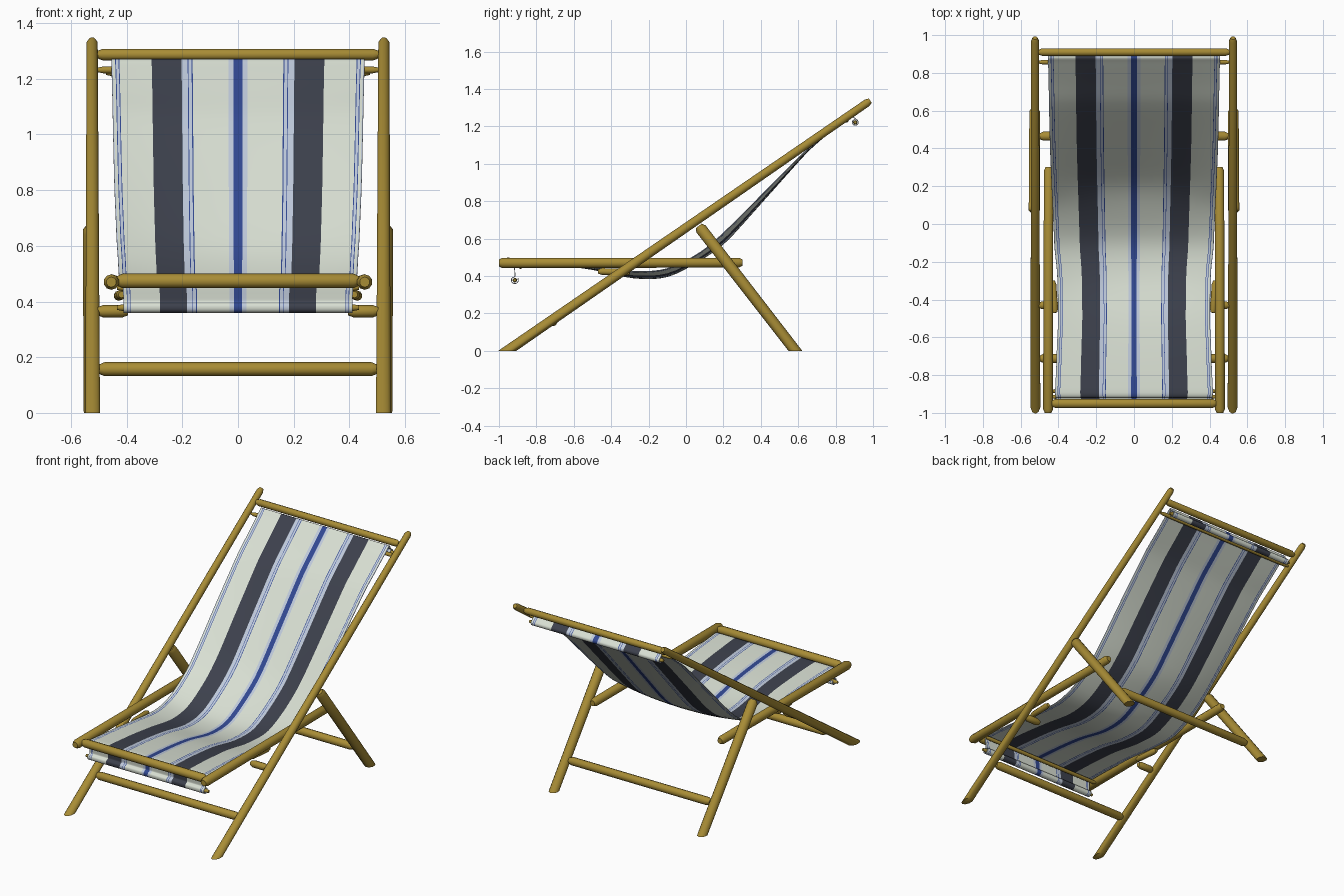
import bpy, bmesh, math
from mathutils import Vector

if "Cube" in bpy.data.objects:
    bpy.data.objects.remove(bpy.data.objects["Cube"])


def material(name, rgb):
    m = bpy.data.materials.new(name)
    m.diffuse_color = (*rgb, 1)
    m.use_nodes = True
    m.node_tree.nodes["Principled BSDF"].inputs["Base Color"].default_value = m.diffuse_color
    return m


WOOD = material("golden wood", (0.39, 0.262, 0.036))
CREAM = material("cream cloth", (0.69, 0.74, 0.65))
DARK = material("charcoal stripe", (0.046, 0.052, 0.073))
BLUE = material("blue stripe", (0.031, 0.065, 0.29))
PALE = material("pale blue stripe", (0.52, 0.59, 0.71))


def finish(name, bm, mats, angle):
    bmesh.ops.recalc_face_normals(bm, faces=bm.faces)
    me = bpy.data.meshes.new(name)
    bm.to_mesh(me)
    bm.free()
    for m in mats:
        me.materials.append(m)
    ob = bpy.data.objects.new(name, me)
    bpy.context.collection.objects.link(ob)
    bpy.ops.object.select_all(action='DESELECT')
    bpy.context.view_layer.objects.active = ob
    ob.select_set(True)
    bpy.ops.object.shade_smooth_by_angle(angle=math.radians(angle))
    return ob


def pole(name, a, b, r0, r1=None, tip=0.02, tip_scale=0.65, sides=10, floor=False):
    """Round wooden pole from a to b with chamfered ends, optionally cut at the floor."""
    a, b = Vector(a), Vector(b)
    r1 = r0 if r1 is None else r1
    d = b - a
    rot = d.to_track_quat('Z', 'Y')
    t = tip / d.length
    bm = bmesh.new()
    rings = []
    for f, k in ((0, tip_scale), (t, 1), (0.5, 1), (1 - t, 1), (1, tip_scale)):
        r = (r0 + (r1 - r0) * f) * k
        ring = []
        for i in range(sides):
            an = 2 * math.pi * (i + 0.5) / sides
            ring.append(bm.verts.new(a + d * f + rot @ Vector((r * math.cos(an), r * math.sin(an), 0))))
        rings.append(ring)
    for p, q in zip(rings, rings[1:]):
        for i in range(sides):
            j = (i + 1) % sides
            bm.faces.new((p[i], p[j], q[j], q[i]))
    bm.faces.new(rings[0])
    bm.faces.new(rings[-1])
    if floor:
        bmesh.ops.bisect_plane(bm, geom=bm.verts[:] + bm.edges[:] + bm.faces[:],
                               plane_co=(0, 0, 0), plane_no=(0, 0, 1), clear_inner=True)
        bmesh.ops.holes_fill(bm, edges=[e for e in bm.edges if e.is_boundary])
    return finish(name, bm, [WOOD], 40)


def pair(name, a, b, *args, **kw):
    for side, s in (("right", 1), ("left", -1)):
        pole(f"{side}_{name}", (s * a[0], *a[1:]), (s * b[0], *b[1:]), *args, **kw)


def crossbar(name, half, y, z, r, **kw):
    pole(name, (-half, y, z), (half, y, z), r, **kw)


# Side frame
pair("long_rail", (0.522, -1.072, -0.08), (0.524, 0.985, 1.338), 0.028, 0.021, floor=True)
pair("back_leg", (0.528, 0.068, 0.668), (0.526, 0.647, -0.08), 0.031, 0.029, floor=True)
pair("seat_rail", (0.455, -1.0, 0.47), (0.452, 0.302, 0.472), 0.028, 0.026)
pair("seat_support_peg", (0.395, -0.43, 0.365), (0.505, -0.43, 0.365), 0.022)
pair("seat_support_block", (0.418, -0.47, 0.425), (0.43, -0.3, 0.42), 0.018)

# Cross bars
crossbar("top_bar", 0.505, 0.91, 1.287, 0.021)
crossbar("top_inner_bar", 0.505, 0.857, 1.232, 0.012)
crossbar("top_cloth_dowel", 0.475, 0.905, 1.222, 0.012)
crossbar("front_low_bar", 0.50, -0.712, 0.157, 0.025)
crossbar("back_low_bar", 0.50, 0.465, 0.157, 0.025)
crossbar("seat_front_bar", 0.435, -0.95, 0.474, 0.026)
crossbar("seat_inner_bar", 0.435, -0.885, 0.45, 0.012)
crossbar("seat_cloth_dowel", 0.435, -0.915, 0.378, 0.012)

# Cloth sling profile: y, z at the middle, z at the edges, half width
top_loop = [(0.905 + 0.016 * math.cos(a), 1.222 + 0.016 * math.sin(a),
             1.222 + 0.016 * math.sin(a), 0.455)
            for a in (math.radians(90 - 60 * i) for i in range(6, 0, -1))]
seat_loop = [(-0.915 + 0.019 * math.cos(a), 0.379 + 0.019 * math.sin(a),
              0.379 + 0.019 * math.sin(a), 0.412)
             for a in (math.radians(90 + 60 * i) for i in range(0, 6))]
sling = [(0.893, 1.252, 1.252, 0.455), (0.885, 1.27, 1.27, 0.455), (0.86, 1.252, 1.252, 0.455),
         (0.75, 1.155, 1.16, 0.452), (0.64, 1.055, 1.07, 0.45), (0.42, 0.81, 0.85, 0.445),
         (0.22, 0.59, 0.65, 0.437), (0.08, 0.487, 0.53, 0.43), (-0.1, 0.397, 0.44, 0.422),
         (-0.28, 0.39, 0.425, 0.406), (-0.5, 0.435, 0.447, 0.402), (-0.7, 0.46, 0.463, 0.41),
         (-0.89, 0.474, 0.474, 0.418), (-0.917, 0.465, 0.465, 0.415), (-0.915, 0.42, 0.42, 0.412)]
keys = [Vector(k) for k in top_loop[::-1][::-1] + sling + seat_loop]


def smooth_path(pts, steps):
    """Smooth curve through the points, tangents limited by the shorter neighbour."""
    tan = []
    for i, p in enumerate(pts):
        n, m = pts[min(i + 1, len(pts) - 1)], pts[max(i - 1, 0)]
        d = n - m
        short = min((x - p).length for x in (n, m) if x is not p)
        tan.append(d.normalized() * short)
    out = []
    for i in range(len(pts) - 1):
        for s in range(steps):
            t = s / steps
            out.append(pts[i] * (2 * t**3 - 3 * t**2 + 1) + tan[i] * (t**3 - 2 * t**2 + t)
                       + pts[i + 1] * (3 * t**2 - 2 * t**3) + tan[i + 1] * (t**3 - t**2))
    return out + [pts[-1]]


# Stripes from the centre outwards: outer edge, material index
stripes = [(0.016, 2), (0.034, 3), (0.1, 0), (0.163, 0), (0.167, 2), (0.178, 3), (0.181, 2),
           (0.203, 3), (0.255, 1), (0.31, 1), (0.37, 0), (0.426, 0), (0.429, 2), (0.438, 3),
           (0.441, 2), (0.45, 0), (0.455, 3)]
edges = [e / 0.455 for e, _ in stripes]
cols = [-e for e in reversed(edges)] + edges
col_mat = [m for _, m in reversed(stripes[1:])] + [2] + [m for _, m in stripes[1:]]

bm = bmesh.new()
grid = []
for y, zc, ze, w in smooth_path(keys, 4):
    grid.append([bm.verts.new((u * w, y, zc + (ze - zc) * u * u)) for u in cols])
for p, q in zip(grid, grid[1:]):
    for i, m in enumerate(col_mat):
        bm.faces.new((p[i], p[i + 1], q[i + 1], q[i])).material_index = m
cloth = finish("sling_cloth", bm, [CREAM, DARK, BLUE, PALE], 60)
solid = cloth.modifiers.new("cloth_thickness", 'SOLIDIFY')
solid.thickness = 0.004
solid.offset = 0
